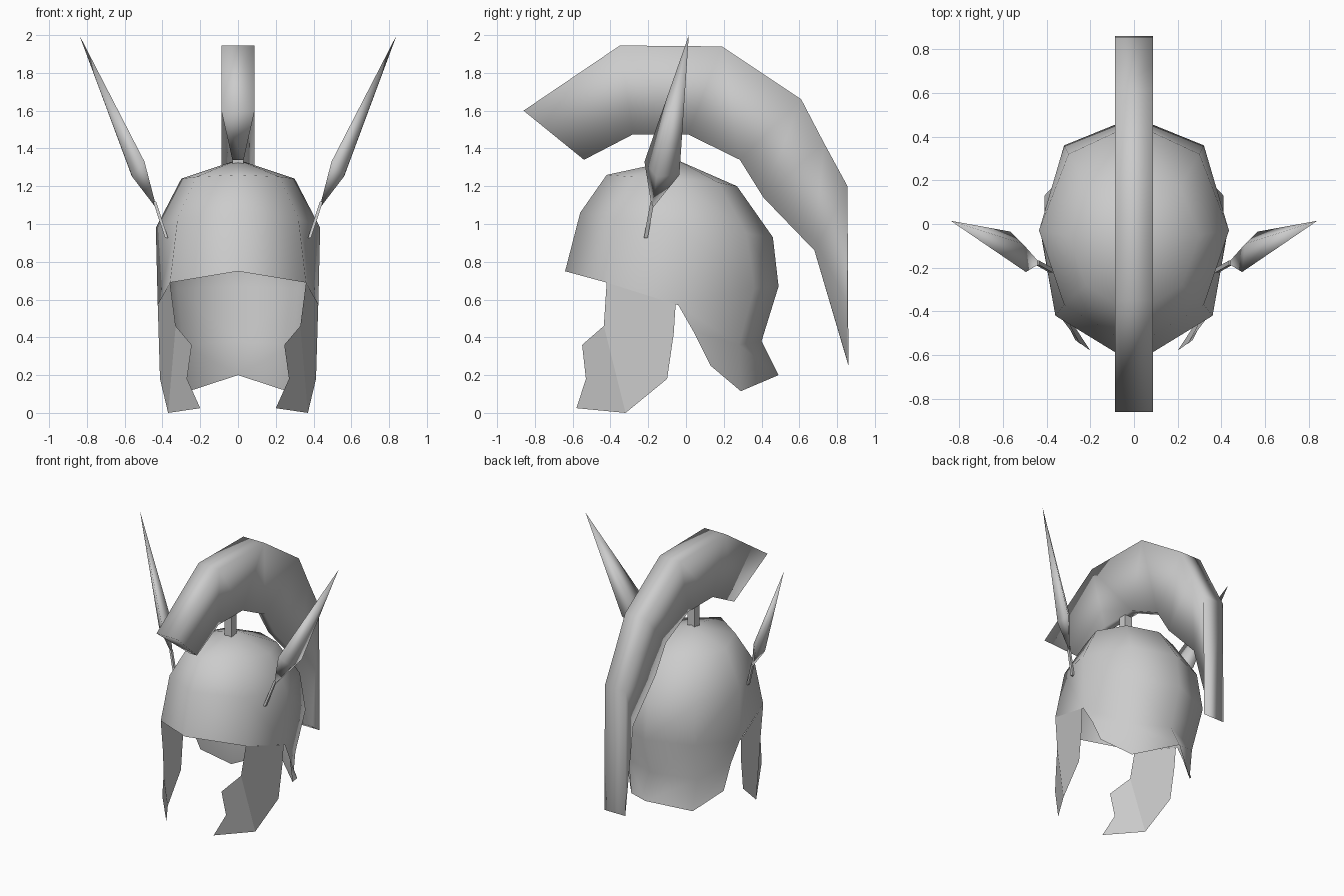
import bpy
import bmesh

cube = bpy.data.objects.get("Cube")
if cube:
    bpy.data.objects.remove(cube, do_unlink=True)

grey = bpy.data.materials.new("plain grey")
grey.use_nodes = True
grey.diffuse_color = (0.6, 0.6, 0.6, 1)
grey.node_tree.nodes["Principled BSDF"].inputs["Base Color"].default_value = (0.6, 0.6, 0.6, 1)


def make(name, points, faces, mirror=False, smooth=True, closed=False):
    """Build a mesh part, optionally mirrored across x = 0."""
    mesh = bpy.data.meshes.new(name)
    bm = bmesh.new()
    verts = [bm.verts.new(p) for p in points]
    for f in faces:
        bm.faces.new([verts[i] for i in f]).smooth = smooth
    if closed:
        bmesh.ops.recalc_face_normals(bm, faces=bm.faces[:])
    bm.to_mesh(mesh)
    bm.free()
    mesh.materials.append(grey)
    obj = bpy.data.objects.new(name, mesh)
    bpy.context.collection.objects.link(obj)
    if mirror:
        obj.modifiers.new("Mirror", 'MIRROR').merge_threshold = 0.002
    return obj


def loft(rings):
    """Closed skin over rings of four points, with both ends capped."""
    points = [p for ring in rings for p in ring]
    faces = [(0, 1, 2, 3), tuple(len(points) - i for i in (1, 2, 3, 4))]
    for a in range(0, len(points) - 4, 4):
        for k in range(4):
            n = (k + 1) % 4
            faces.append((a + k, a + n, a + 4 + n, a + 4 + k))
    return points, faces


# Helmet bowl: half rows running from front to back, then the neck guard
rows = [
    [(0, -.42, 1.26), (.22, -.28, 1.25), (.30, -.05, 1.24), (.21, .17, 1.22), (0, .27, 1.20)],
    [(0, -.56, 1.06), (.32, -.37, 1.03), (.435, -.03, .98), (.30, .32, .95), (0, .46, .93)],
    [(0, -.64, .75), (.36, -.42, .69), (.425, -.04, .57), (.32, .36, .66), (0, .49, .67)],
    [(.41, .04, .43), (.29, .28, .36), (0, .40, .38)],
    [(.41, .13, .25), (.26, .29, .115), (0, .49, .20)],
]
points = [(0, -.05, 1.34)] + [p for row in rows for p in row]
faces = [(0, 1 + j, 2 + j) for j in range(4)]
start = 1
for upper, lower in zip(rows, rows[1:]):
    below = start + len(upper)
    skip = len(upper) - len(lower)
    for j in range(len(lower) - 1):
        u = start + skip + j
        faces.append((u, below + j, below + j + 1, u + 1))
    start = below
make("helmet_bowl", points, faces, mirror=True)

# Cheek guards: an outer plate folded to a narrow front plate
cheek = [(.36, -.42, .69), (.33, -.435, .46), (.245, -.55, .36), (.27, -.53, .18),
         (.20, -.58, .025), (.37, -.32, 0), (.413, -.10, .18), (.42, -.065, .42),
         (.425, -.055, .575)]
make("cheek_guards", cheek, [(0, 1, 5, 6, 7, 8), (1, 2, 3, 4, 5)], mirror=True, smooth=False)

# Crest: wide outer edge and narrow inner edge swept from front to back
outer = [(-.86, 1.6), (-.35, 1.945), (.19, 1.94), (.61, 1.66), (.73, 1.43), (.855, 1.2), (.86, .25)]
inner = [(-.54, 1.34), (-.28, 1.475), (.01, 1.475), (.285, 1.34), (.41, 1.14), (.68, .86), (.855, .27)]
wide, narrow = .088, .03
rings = [[(-wide, *o), (wide, *o), (narrow, *i), (-narrow, *i)] for o, i in zip(outer, inner)]
make("crest", *loft(rings), closed=True)

# Post joining the crest to the bowl
rings = [[(-.03, -.12, z), (.03, -.12, z), (.03, -.06, z), (-.03, -.06, z)] for z in (1.3, 1.5)]
make("crest_post", *loft(rings), closed=True, smooth=False)

# Side feathers: four-sided spindle blades
blade = [(.43, -.18, 1.08), (.495, -.22, 1.33), (.56, -.155, 1.25), (.565, -.035, 1.26),
         (.51, -.09, 1.32), (.84, .015, 2.0)]
faces = []
for k in range(4):
    a, b = 1 + k, 1 + (k + 1) % 4
    faces += [(0, a, b), (5, b, a)]
make("feather_blades", blade, faces, mirror=True, closed=True)

# Feather stems set into the sides of the bowl
rings = []
for x, y, z in [(.378, -.213, .925), (.442, -.178, 1.12)]:
    rings.append([(x - .008, y - .01, z), (x + .008, y - .01, z), (x + .008, y + .01, z), (x - .008, y + .01, z)])
make("feather_stems", *loft(rings), mirror=True, closed=True, smooth=False)
